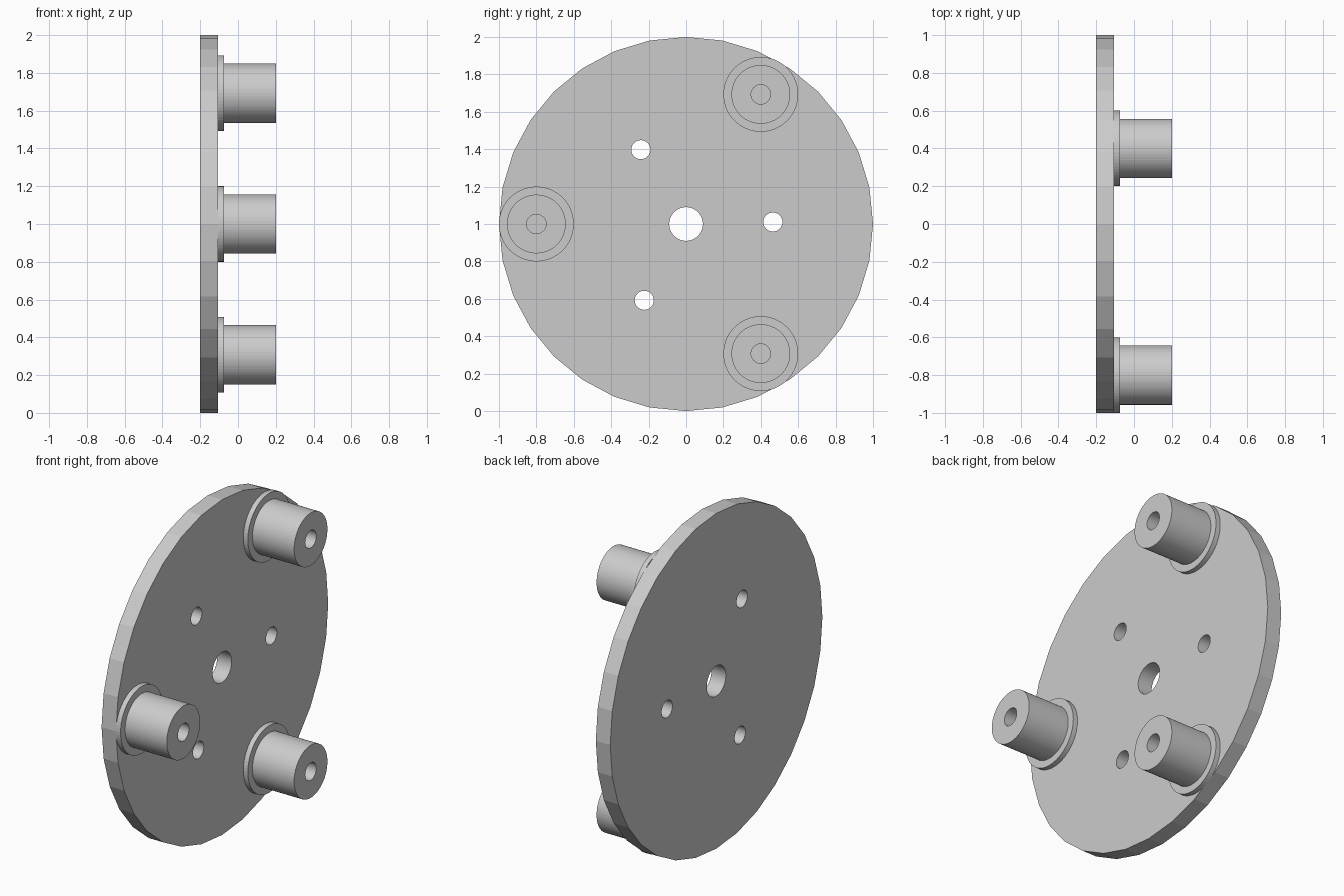
import bpy, bmesh
from math import cos, sin, pi, radians
from mathutils import Matrix, Vector

cube = bpy.data.objects.get("Cube")
if cube:
    bpy.data.objects.remove(cube, do_unlink=True)

grey = bpy.data.materials.new("plain grey")
grey.use_nodes = True
COLOUR = (0.6, 0.6, 0.6, 1)
grey.diffuse_color = COLOUR
grey.node_tree.nodes["Principled BSDF"].inputs["Base Color"].default_value = COLOUR

BACK, FACE, FLANGE, TIP = -0.2, -0.105, -0.075, 0.2   # stations along x
CENTRE = Vector((0, 0, 1))


def polar(radius, degrees):
    """Point on the plate plane, measured from +y towards +z."""
    a = radians(degrees)
    return CENTRE + Vector((0, radius * cos(a), radius * sin(a)))


def finish(name, bm):
    bmesh.ops.recalc_face_normals(bm, faces=bm.faces)
    mesh = bpy.data.meshes.new(name)
    bm.to_mesh(mesh)
    bm.free()
    mesh.materials.append(grey)
    obj = bpy.data.objects.new(name, mesh)
    bpy.context.collection.objects.link(obj)
    return obj


def add_cylinder(bm, at, radius, x0, x1, sides):
    place = Matrix.Translation((0.5 * (x0 + x1), at.y, at.z)) @ Matrix.Rotation(pi / 2, 4, 'Y')
    bmesh.ops.create_cone(bm, cap_ends=True, segments=sides, radius1=radius,
                          radius2=radius, depth=x1 - x0, matrix=place)


def lathe(name, profile, at, sides):
    """Spin an (x, radius) profile around an axis along x."""
    bm = bmesh.new()
    rings = []
    for i in range(sides):
        a = 2 * pi * i / sides
        rings.append([bm.verts.new((x, at.y + r * cos(a), at.z + r * sin(a)))
                      for x, r in profile])
    for i in range(sides):
        a, b = rings[i], rings[(i + 1) % sides]
        for j in range(len(profile) - 1):
            bm.faces.new((a[j], a[j + 1], b[j + 1], b[j]))
    # close the floor of the blind hole
    bm.faces.new([ring[-1] for ring in rings])
    return finish(name, bm)


# Round plate
bm = bmesh.new()
add_cylinder(bm, CENTRE, 1.0, BACK, FACE, 32)
plate = finish("plate", bm)

# Centre bore and three bolt holes
bm = bmesh.new()
add_cylinder(bm, CENTRE, 0.09, BACK - 0.1, FACE + 0.1, 48)
for k in range(3):
    add_cylinder(bm, polar(0.465, 1.3 + 120 * k), 0.051, BACK - 0.1, FACE + 0.1, 32)
cutter = finish("hole_cutter", bm)
cutter.hide_render = True
cut = plate.modifiers.new("holes", 'BOOLEAN')
cut.operation = 'DIFFERENCE'
cut.solver = 'EXACT'
cut.object = cutter
bpy.context.view_layer.objects.active = plate
plate.select_set(True)
bpy.ops.object.modifier_apply(modifier=cut.name)
bpy.data.objects.remove(cutter, do_unlink=True)

# Three flanged rollers, each with a blind hole in its end
profile = [(FACE, 0.2), (FLANGE, 0.2), (FLANGE, 0.157), (TIP, 0.157),
           (TIP, 0.052), (FACE + 0.001, 0.052)]
for k in range(3):
    lathe(f"roller_{k + 1}", profile, polar(0.8, 60 + 120 * k), 64)
